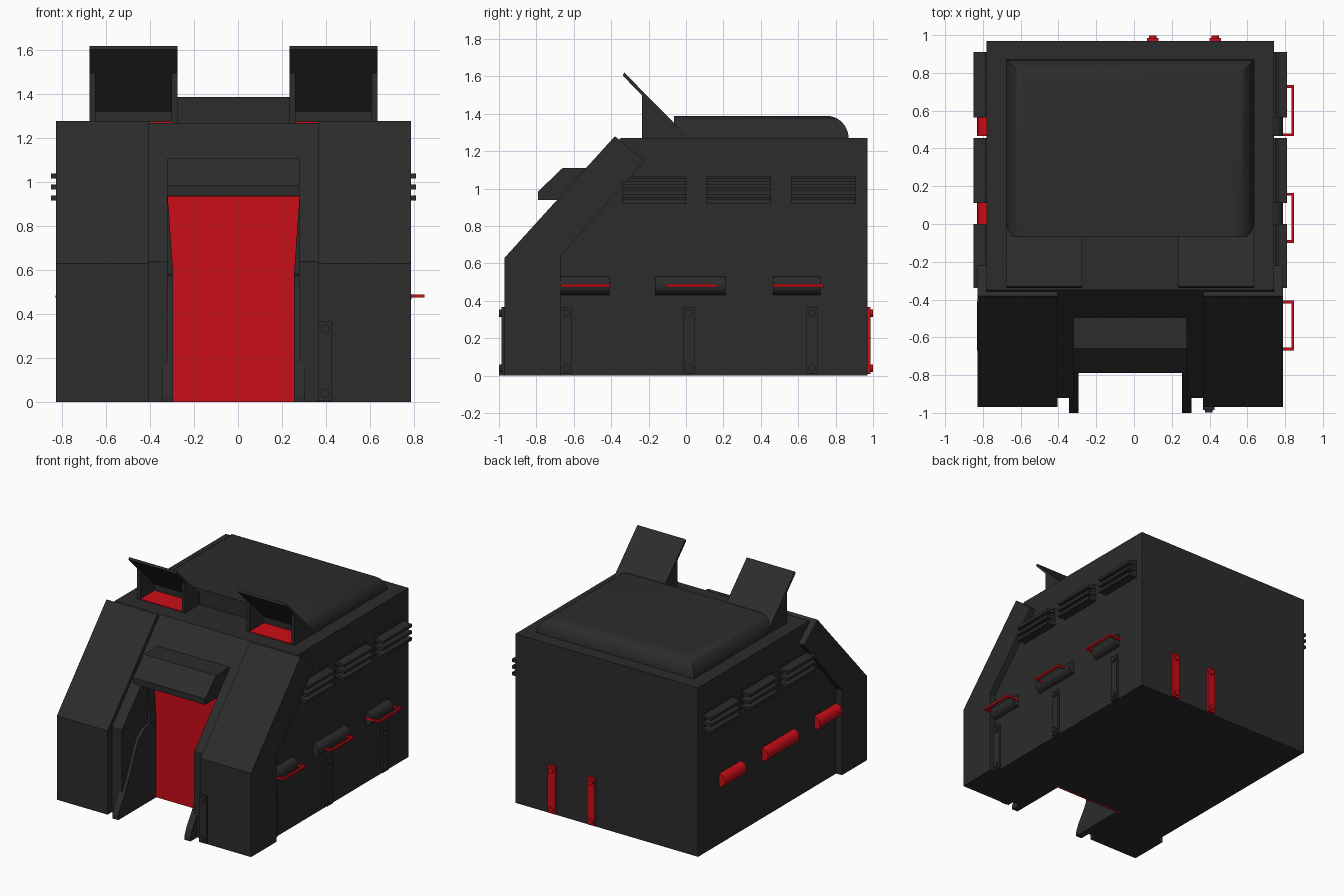
import bpy, bmesh
from math import cos, sin, pi, radians

if "Cube" in bpy.data.objects:
    bpy.data.objects.remove(bpy.data.objects["Cube"])

CX = -0.02  # symmetry plane of the building


def material(name, rgb):
    m = bpy.data.materials.new(name)
    m.diffuse_color = (*rgb, 1)
    m.use_nodes = True
    m.node_tree.nodes["Principled BSDF"].inputs["Base Color"].default_value = m.diffuse_color
    return m


DARK = material("dark_metal", (0.025, 0.025, 0.025))
RED = material("red_paint", (0.6, 0.004, 0.008))


def finish(name, bm, mat, smooth=False):
    bmesh.ops.recalc_face_normals(bm, faces=bm.faces)
    me = bpy.data.meshes.new(name)
    bm.to_mesh(me)
    bm.free()
    ob = bpy.data.objects.new(name, me)
    bpy.context.collection.objects.link(ob)
    me.materials.append(mat)
    if smooth:
        bpy.ops.object.select_all(action='DESELECT')
        ob.select_set(True)
        bpy.context.view_layer.objects.active = ob
        bpy.ops.object.shade_smooth_by_angle(angle=radians(35))
    return ob


def prism(name, axis, a0, a1, pts, mat=DARK, smooth=False):
    """Extrude a 2D profile along an axis: x takes (y,z), y takes (x,z), z takes (x,y)."""
    i = "xyz".index(axis)
    bm = bmesh.new()
    rings = []
    for a in (a0, a1):
        ring = []
        for p in pts:
            co = list(p)
            co.insert(i, a)
            ring.append(bm.verts.new(co))
        rings.append(ring)
    n = len(pts)
    for ring in rings:
        bm.faces.new(ring)
    for k in range(n):
        j = (k + 1) % n
        bm.faces.new((rings[0][k], rings[0][j], rings[1][j], rings[1][k]))
    return finish(name, bm, mat, smooth)


def rect(u0, u1, v0, v1):
    return [(u0, v0), (u1, v0), (u1, v1), (u0, v1)]


def arc(u, v, ru, rv, t0, t1, n):
    return [(u + ru * cos(t0 + (t1 - t0) * k / n), v + rv * sin(t0 + (t1 - t0) * k / n))
            for k in range(n + 1)]


def flip(x):
    return 2 * CX - x


# Main hull with sloped front, doorway cut out
body = prism("hull", 'x', -0.78, 0.74,
             [(-0.92, 0), (-0.92, 0.64), (-0.35, 1.27), (0.97, 1.27), (0.97, 0)])
cutter = prism("door_cutter", 'x', -0.32, 0.28, rect(-1.2, -0.54, -0.2, 0.94))
cutter.hide_render = True
mod = body.modifiers.new("doorway", 'BOOLEAN')
mod.object = cutter
mod.solver = 'EXACT'
bpy.context.view_layer.objects.active = body
bpy.ops.object.modifier_apply(modifier=mod.name)
bpy.data.objects.remove(cutter)

# Door and canopy
prism("door", 'x', -0.319, 0.279, rect(-0.55, -0.535, 0.0, 0.939), RED)
prism("door_canopy", 'x', -0.32, 0.28,
      [(-0.79, 0.94), (-0.79, 0.985), (-0.66, 1.11), (-0.485, 1.11), (-0.64, 0.94)])

PYLON = [(-0.97, 0), (-0.97, 0.63), (-0.38, 1.28), (-0.22, 1.15), (-0.67, 0.64), (-0.67, 0)]
FIN = [(-1.0, 0), (-1.0, 0.03), (-0.975, 0.09), (-0.91, 0.19), (-0.85, 0.31), (-0.79, 0.45),
       (-0.75, 0.52), (-0.68, 0.57), (-0.54, 0.585), (-0.54, 0)]
HOOD = [(-0.33, 1.62), (0.03, 1.255), (0.0, 1.255), (-0.338, 1.604)]
CHEEK = [(-0.235, 1.265), (-0.235, 1.51), (0.01, 1.265)]

for side, f in (("left", lambda x: x), ("right", flip)):
    # Pylons, door jamb fins
    prism(f"pylon_{side}", 'x', f(-0.828), f(-0.405), PYLON)
    prism(f"jamb_fin_{side}", 'x', f(-0.345), f(-0.295), FIN)
    prism(f"jamb_wedge_{side}", 'y', -0.62, -0.54,
          [(f(-0.325), 0.585), (f(-0.295), 0.585), (f(-0.32), 0.94), (f(-0.325), 0.94)])
    # Roof hoods: tilted plate, cheeks, red floor
    prism(f"hood_plate_{side}", 'x', f(-0.675), f(-0.275), HOOD)
    for k, x in enumerate((-0.675, -0.302)):
        prism(f"hood_cheek_{side}_{k}", 'x', f(x), f(x + 0.027), CHEEK)
    prism(f"hood_floor_{side}", 'x', f(-0.648), f(-0.302), rect(-0.235, 0.0, 1.262, 1.276), RED)
    # Side louvers
    for j, (y0, y1) in enumerate(((-0.34, 0.0), (0.11, 0.455), (0.565, 0.91))):
        for k in range(3):
            z = 0.918 + 0.05 * k
            prism(f"louver_{side}_{j}_{k}", 'y', y0, y1,
                  [(f(-0.77), z + 0.022), (f(-0.81), z), (f(-0.85), z), (f(-0.85), z + 0.023),
                   (f(-0.81), z + 0.023), (f(-0.77), z + 0.046)])
        prism(f"louver_back_{side}_{j}", 'x', f(-0.77), f(-0.79), rect(y0, y1, 0.92, 1.065))
    # Half-round housings, red on the left side
    for j, (y0, y1) in enumerate(((-0.67, -0.41), (-0.165, 0.21), (0.465, 0.72))):
        prism(f"side_housing_{side}_{j}", 'y', y0, y1,
              arc(f(-0.775), 0.48, 0.055 * (-1 if side == "left" else 1), 0.05, -pi / 2, pi / 2, 12),
              RED if side == "left" else DARK, True)

# Red handles on the right side
for j, (y0, y1) in enumerate(((-0.67, -0.405), (-0.10, 0.165), (0.465, 0.735))):
    t = 0.015
    prism(f"side_handle_{j}", 'z', 0.475, 0.49,
          [(0.74, y0), (0.848, y0), (0.848, y1), (0.74, y1), (0.74, y1 - t),
           (0.848 - t, y1 - t), (0.848 - t, y0 + t), (0.74, y0 + t)], RED)


def strip(name, axis, base, out, c, mat):
    """Bolted upright strip: plate plus two round bolts."""
    prism(name, axis, base, base + 0.016 * out, rect(c - 0.031, c + 0.031, 0.008, 0.367), mat)
    for k, z in enumerate((0.04, 0.333)):
        prism(f"{name}_bolt_{k}", axis, base, base + 0.029 * out,
              arc(c, z, 0.02, 0.02, 0, 2 * pi * 15 / 16, 15), mat)


for j, y in enumerate((-0.64, 0.015, 0.675)):
    strip(f"side_strip_{j}", 'x', 0.74, 1, y, DARK)
for j, x in enumerate((0.10, 0.43)):
    strip(f"back_strip_{j}", 'y', 0.97, 1, x, RED)
strip("front_strip", 'y', -0.97, -1, 0.396, DARK)

# Roof pad: rounded on sides and back with mitred corners, flat front
bm = bmesh.new()
rings = []
N = 10
for k in range(N + 1):
    t = pi / 2 * k / N
    i, z = 0.115 * (1 - cos(t)), 1.265 + 0.123 * sin(t)
    rings.append([bm.verts.new(c) for c in ((-0.675 + i, -0.065, z), (-0.675 + i, 0.87 - i, z),
                                            (0.635 - i, 0.87 - i, z), (0.635 - i, -0.065, z))])
for a, b in zip(rings, rings[1:]):
    for k in range(3):
        bm.faces.new((a[k], a[k + 1], b[k + 1], b[k]))
bm.faces.new(rings[-1])
bm.faces.new(rings[0])
bm.faces.new([r[0] for r in rings] + [r[3] for r in reversed(rings)])
finish("roof_pad", bm, DARK, True)
